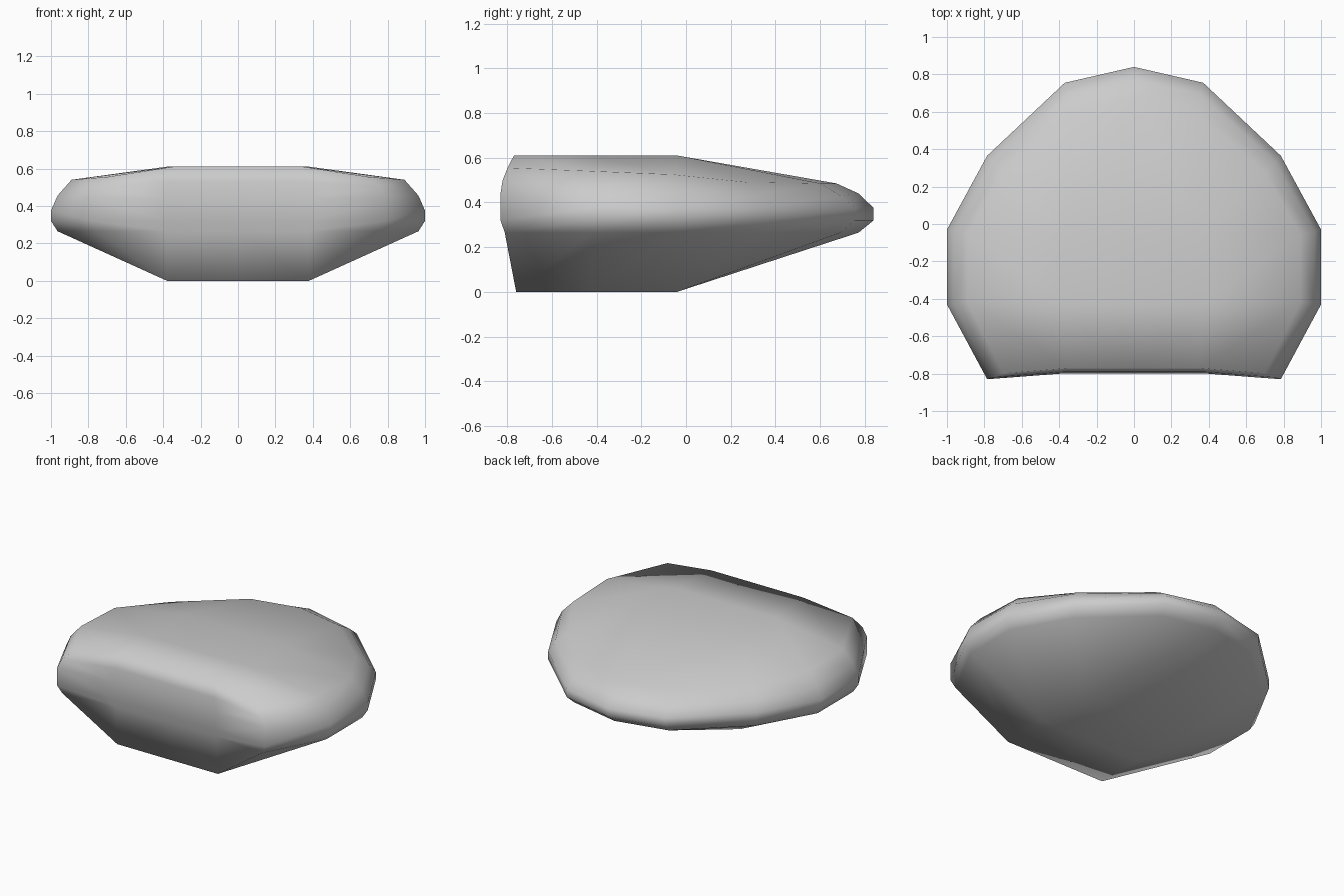
import bpy, bmesh

if "Cube" in bpy.data.objects:
    bpy.data.objects.remove(bpy.data.objects["Cube"])

# Half outline of the cushion from front centre round to back centre
OUT = [(0, -.80), (.39, -.80), (.785, -.83), (1, -.43), (1, -.03),
       (.785, .365), (.37, .755), (0, .84)]

# Rings, bottom to top: x scale, front y scale, back y scale, heights
RINGS = [
    (.965, .97, .935, [.265] * 8),
    (1, 1, 1, [.32] * 8),
    (1, 1, 1, [.44, .44, .44, .375, .37, .375, .375, .375]),
    (.965, .985, .935, [.53, .53, .50, .455, .445, .435, .43, .44]),
    (.89, .95, .84, [.61, .61, .555, .54, .525, .49, .485, .485]),
]

bm = bmesh.new()


def ring(sx, front, back, zs):
    out = []
    for (x, y), z in zip(OUT, zs):
        d = y + .2
        out.append(bm.verts.new((x * sx, -.2 + d * (front if d < 0 else back), z)))
    return out


def pair(y, z):
    return [bm.verts.new((x, y, z)) for x in (0, .38)]


def cap(r, f, m, s):
    """Close one ring with a flat centre strip and faces fanning outwards."""
    for face in ([f[0], f[1], m[1], m[0]], [m[0], m[1], s[1], s[0]],
                 [f[1], r[2], r[3], m[1]], [m[1], r[3], r[4], s[1]],
                 [s[1], r[4], r[5]], [s[1], r[5], r[6]],
                 [s[1], r[6], r[7], s[0]]):
        bm.faces.new(face)


# Rounded side wall
rings = [ring(*r) for r in RINGS]
for a, b in zip(rings, rings[1:]):
    for i in range(7):
        bm.faces.new((a[i], a[i + 1], b[i + 1], b[i]))

# Top
top = rings[-1]
cap(top, top[:2], pair(-.43, .61), pair(-.04, .61))

# Underside and lower front panel
low = rings[0]
foot = pair(-.76, 0)
cap(low, foot, pair(-.43, 0), pair(-.04, 0))
bm.faces.new((low[0], low[1], foot[1], foot[0]))
bm.faces.new((low[1], low[2], foot[1]))

# Mirror to the left half
geom = bm.verts[:] + bm.edges[:] + bm.faces[:]
bmesh.ops.mirror(bm, geom=geom, axis='X', merge_dist=.001)
bmesh.ops.remove_doubles(bm, verts=bm.verts[:], dist=.001)
bmesh.ops.recalc_face_normals(bm, faces=bm.faces[:])
for f in bm.faces:
    f.smooth = True

me = bpy.data.meshes.new("cushion")
bm.to_mesh(me)
bm.free()
bpy.context.collection.objects.link(bpy.data.objects.new("cushion", me))
